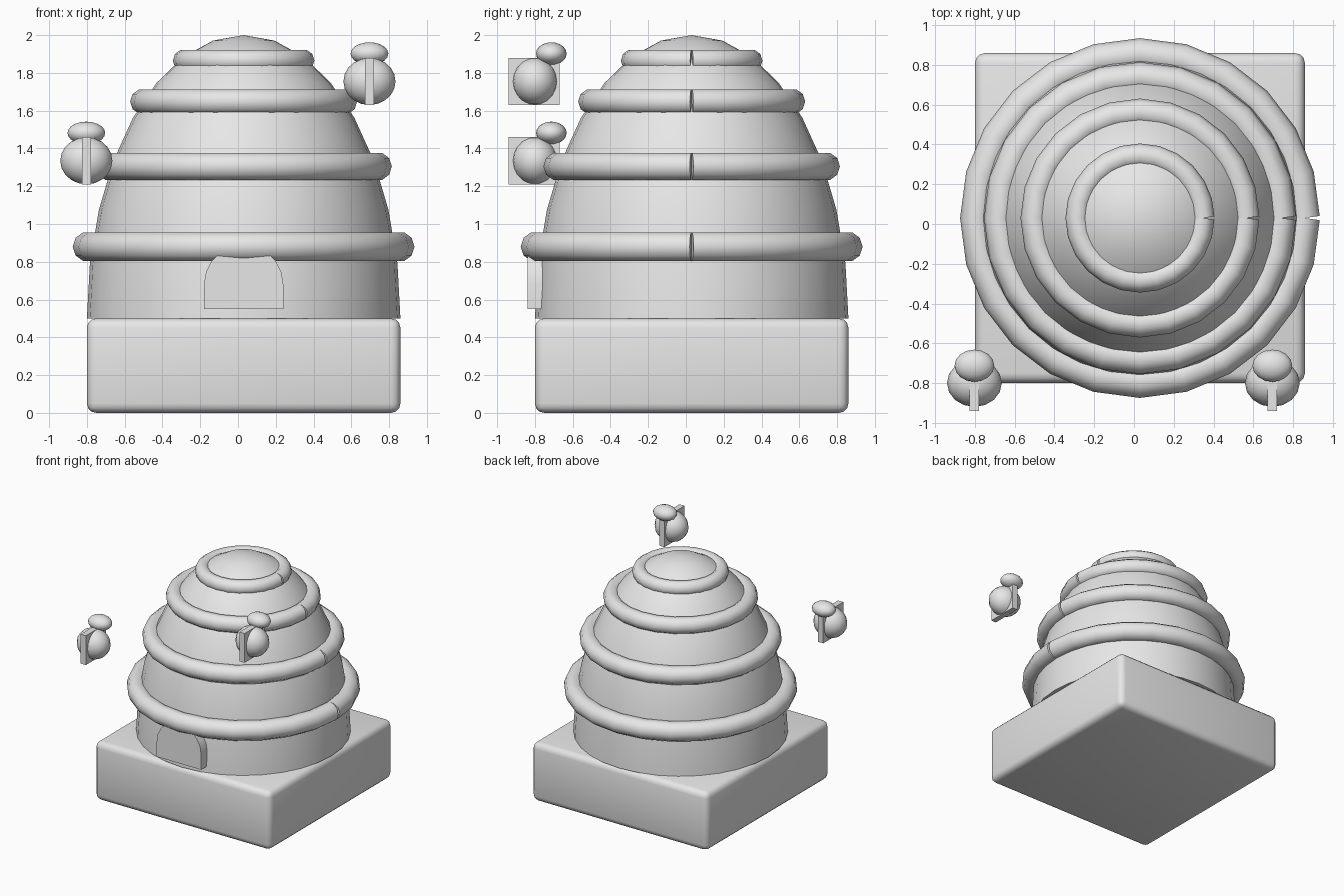
import bpy, bmesh, math

if "Cube" in bpy.data.objects:
    bpy.data.objects.remove(bpy.data.objects["Cube"])

C = 0.03  # hive and base axis (x and y)
grey = bpy.data.materials.new("light grey")
grey.diffuse_color = (0.8, 0.8, 0.8, 1)
grey.use_nodes = True
grey.node_tree.nodes["Principled BSDF"].inputs["Base Color"].default_value = grey.diffuse_color


def finish(ob, name, angle=40):
    ob.name = name
    ob.data.materials.clear()
    ob.data.materials.append(grey)
    bpy.ops.object.select_all(action='DESELECT')
    ob.select_set(True)
    bpy.context.view_layer.objects.active = ob
    bpy.ops.object.shade_smooth_by_angle(angle=math.radians(angle))
    return ob


def from_bmesh(bm, name, angle=40):
    bmesh.ops.recalc_face_normals(bm, faces=bm.faces)
    me = bpy.data.meshes.new(name)
    bm.to_mesh(me)
    bm.free()
    ob = bpy.data.objects.new(name, me)
    bpy.context.collection.objects.link(ob)
    return finish(ob, name, angle)


def box(name, loc, size, bevel=0):
    bm = bmesh.new()
    bmesh.ops.create_cube(bm, size=1)
    bmesh.ops.scale(bm, vec=size, verts=bm.verts)
    bmesh.ops.translate(bm, vec=loc, verts=bm.verts)
    if bevel:
        bmesh.ops.bevel(bm, geom=bm.edges[:], offset=bevel, segments=3,
                        profile=0.5, affect='EDGES')
    return from_bmesh(bm, name)


def ellipsoid(name, loc, radii, segs=16, rings=10):
    bm = bmesh.new()
    bmesh.ops.create_uvsphere(bm, u_segments=segs, v_segments=rings, radius=1)
    bmesh.ops.scale(bm, vec=radii, verts=bm.verts)
    bmesh.ops.translate(bm, vec=loc, verts=bm.verts)
    return from_bmesh(bm, name)


# square stand
box("stand", (C, C, 0.25), (1.66, 1.66, 0.5), 0.05)

# domed hive body: upper half of a tall ellipsoid
bm = bmesh.new()
bmesh.ops.create_uvsphere(bm, u_segments=32, v_segments=16, radius=1)
bmesh.ops.delete(bm, geom=[v for v in bm.verts if v.co.z < -0.01], context='VERTS')
bmesh.ops.holes_fill(bm, edges=[e for e in bm.edges if e.is_boundary], sides=0)
bmesh.ops.scale(bm, vec=(0.83, 0.83, 1.5), verts=bm.verts)
bmesh.ops.translate(bm, vec=(C, C, 0.5), verts=bm.verts)
from_bmesh(bm, "hive_body")

# coiled straw rings, each an open loop with its seam on the +x side
for i, (z, major, minor) in enumerate([(0.88, 0.825, 0.08), (1.305, 0.71, 0.075),
                                       (1.648, 0.533, 0.068), (1.865, 0.315, 0.06)]):
    cu = bpy.data.curves.new("ring", 'CURVE')
    cu.dimensions = '3D'
    cu.bevel_depth = minor
    cu.bevel_resolution = 3
    cu.use_fill_caps = True
    sp = cu.splines.new('POLY')
    n = 24
    sp.points.add(n)
    for k, p in enumerate(sp.points):
        a = 2 * math.pi * k / n
        p.co = (C + major * math.cos(a), C + major * math.sin(a), z, 1)
    ob = bpy.data.objects.new("ring", cu)
    bpy.context.collection.objects.link(ob)
    bpy.ops.object.select_all(action='DESELECT')
    ob.select_set(True)
    bpy.context.view_layer.objects.active = ob
    bpy.ops.object.convert(target='MESH')
    finish(bpy.context.view_layer.objects.active, f"straw_ring_{i + 1}", 50)

# arched door
r, spring = 0.21, 0.68
outline = [(-r, 0.55), (r, 0.55)] + [
    (r * math.cos(math.pi * k / 10), spring + r * math.sin(math.pi * k / 10))
    for k in range(11)]
bm = bmesh.new()
face = bm.faces.new([bm.verts.new((C + x, -0.84, z)) for x, z in outline])
ext = bmesh.ops.extrude_face_region(bm, geom=[face], use_keep_orig=True)
bmesh.ops.translate(bm, vec=(0, 0.1, 0),
                    verts=[g for g in ext["geom"] if isinstance(g, bmesh.types.BMVert)])
from_bmesh(bm, "door", 30)

# two bees: body, stripe and wing
for side, x, z in (("left", -0.803, 1.335), ("right", 0.696, 1.755)):
    ellipsoid(f"{side}_bee_body", (x, -0.8, z), (0.138, 0.12, 0.125))
    ellipsoid(f"{side}_bee_wing", (x, -0.713, z + 0.147), (0.1, 0.081, 0.06))
    box(f"{side}_bee_stripe", (x, -0.805, z), (0.048, 0.27, 0.25))
